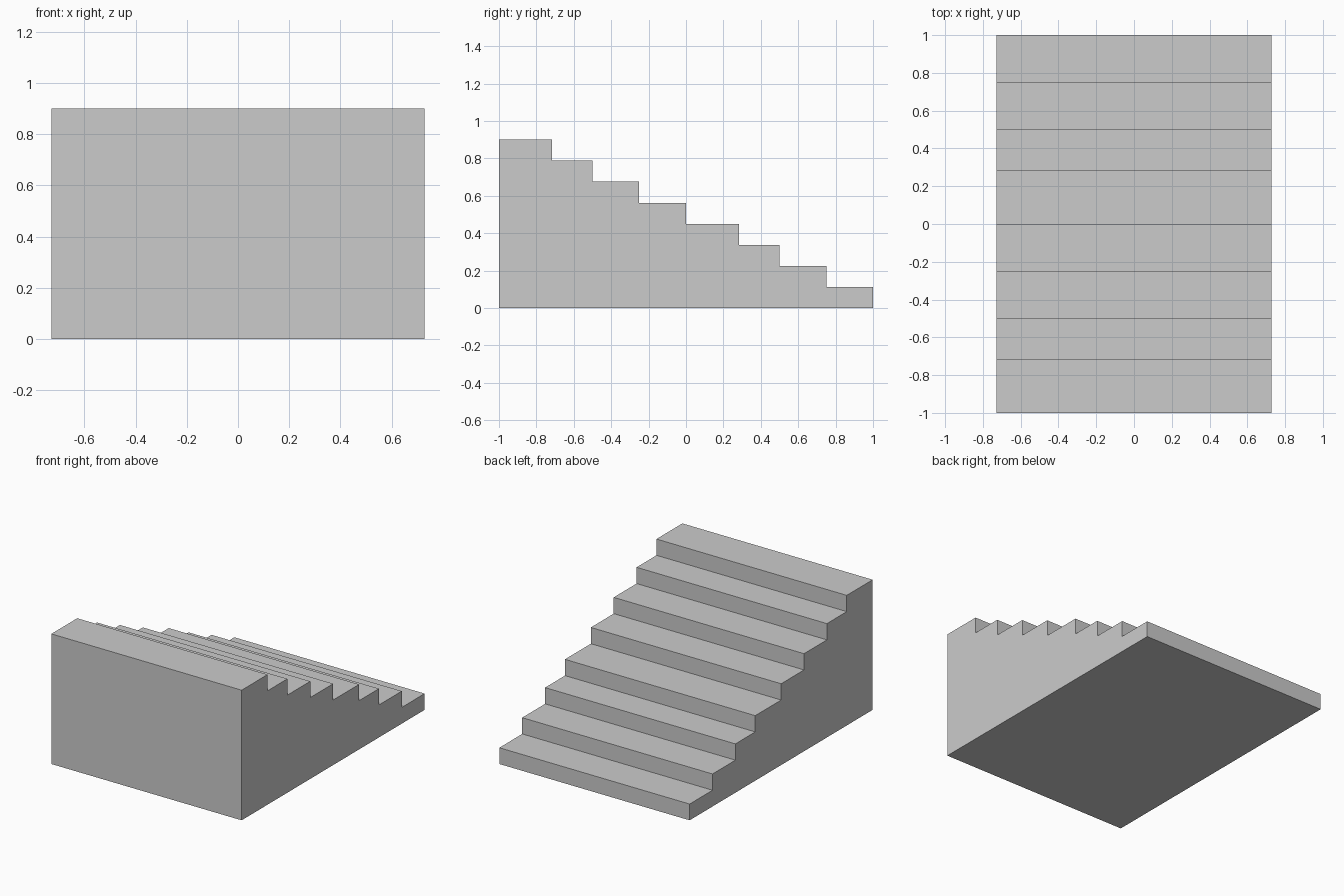
import bpy, bmesh

if "Cube" in bpy.data.objects:
    bpy.data.objects.remove(bpy.data.objects["Cube"])

HALF_W = 0.728
RISE = 0.9 / 8
# front edge of the block, then the nosing of each step from top to bottom
NOSINGS = [-0.717, -0.5, -0.25, 0.0, 0.283, 0.5, 0.75, 1.0]

# Stepped side profile in (y, z)
profile = [(-1.0, 0.0)]
z = RISE * len(NOSINGS)
profile.append((-1.0, z))
for y in NOSINGS:
    profile += [(y, z), (y, z - RISE)]
    z -= RISE
profile = [(y, max(0.0, round(h, 5))) for y, h in profile]

# Extrude the profile across the width
bm = bmesh.new()
side = bm.faces.new([bm.verts.new((-HALF_W, y, h)) for y, h in profile])
ext = bmesh.ops.extrude_face_region(bm, geom=[side], use_keep_orig=True)
verts = [v for v in ext["geom"] if isinstance(v, bmesh.types.BMVert)]
bmesh.ops.translate(bm, verts=verts, vec=(2 * HALF_W, 0, 0))
bmesh.ops.recalc_face_normals(bm, faces=bm.faces)

mesh = bpy.data.meshes.new("staircase")
bm.to_mesh(mesh)
bm.free()
stairs = bpy.data.objects.new("staircase", mesh)
bpy.context.collection.objects.link(stairs)
